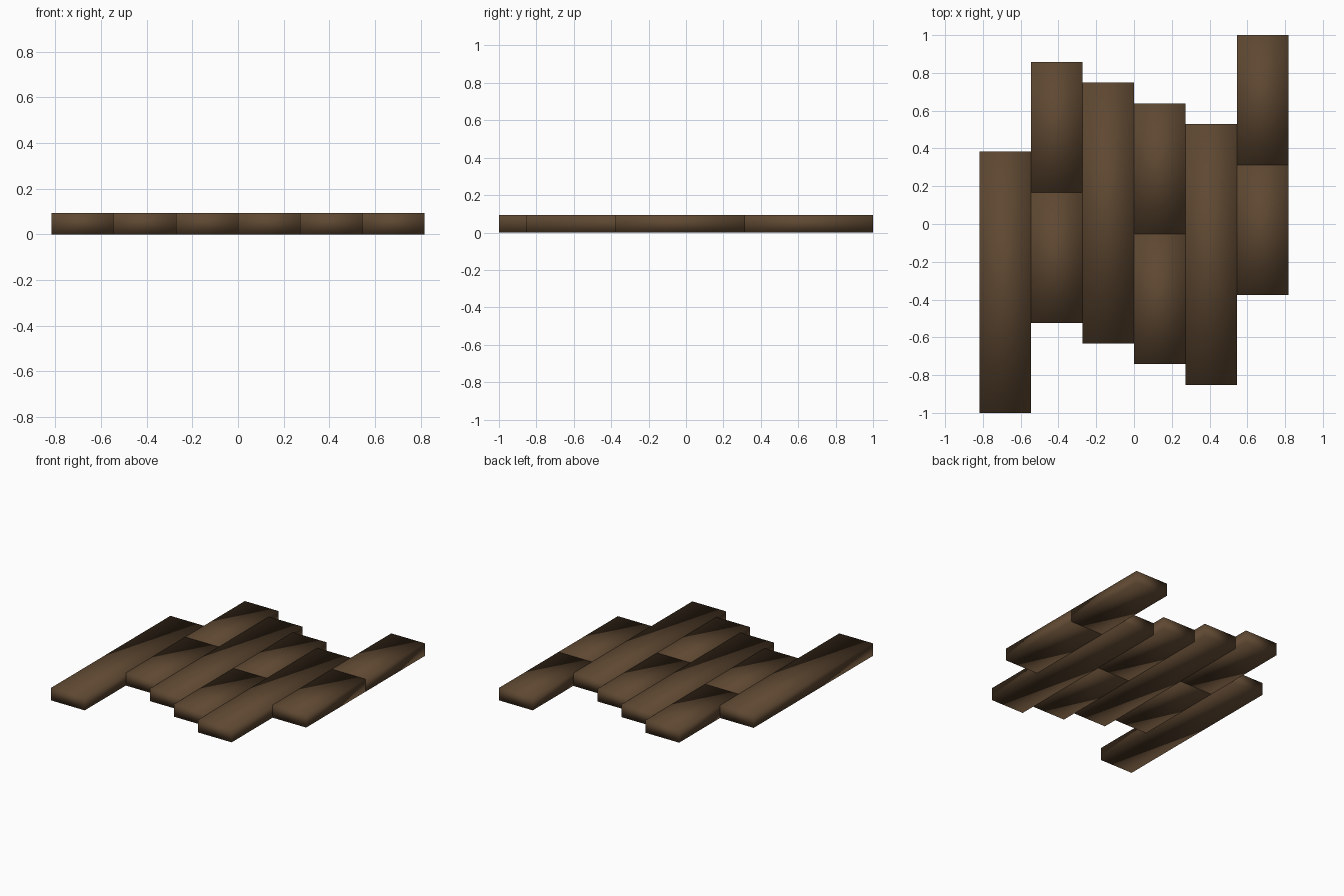
import bpy

if "Cube" in bpy.data.objects:
    bpy.data.objects.remove(bpy.data.objects["Cube"])

WIDTH, HEIGHT = 0.2725, 0.093

wood = bpy.data.materials.new("dark_brown_wood")
wood.diffuse_color = (0.112, 0.064, 0.031, 1)
wood.use_nodes = True
wood.node_tree.nodes["Principled BSDF"].inputs["Base Color"].default_value = wood.diffuse_color


def plank(name, column, y0, y1):
    """One floor board, softly shaded over its corners."""
    x = (column - 2.5) * WIDTH
    bpy.ops.mesh.primitive_cube_add(size=1, location=(x, (y0 + y1) / 2, HEIGHT / 2))
    ob = bpy.context.object
    ob.name = name
    ob.scale = (WIDTH, y1 - y0, HEIGHT)
    bpy.ops.object.transform_apply(location=False, rotation=False, scale=True)
    bpy.ops.object.shade_smooth()
    ob.data.materials.append(wood)


# Breaks along y for each column: two values = long board, three = two short boards
columns = [
    (-1.0, 0.383),
    (-0.523, 0.167, 0.858),
    (-0.632, 0.748),
    (-0.741, -0.053, 0.638),
    (-0.852, 0.530),
    (-0.377, 0.312, 1.0),
]

for i, breaks in enumerate(columns):
    kind = "long_plank" if len(breaks) == 2 else "short_plank"
    for j, (y0, y1) in enumerate(zip(breaks, breaks[1:])):
        plank(f"{kind}_{i + 1}_{j + 1}", i, y0, y1)
